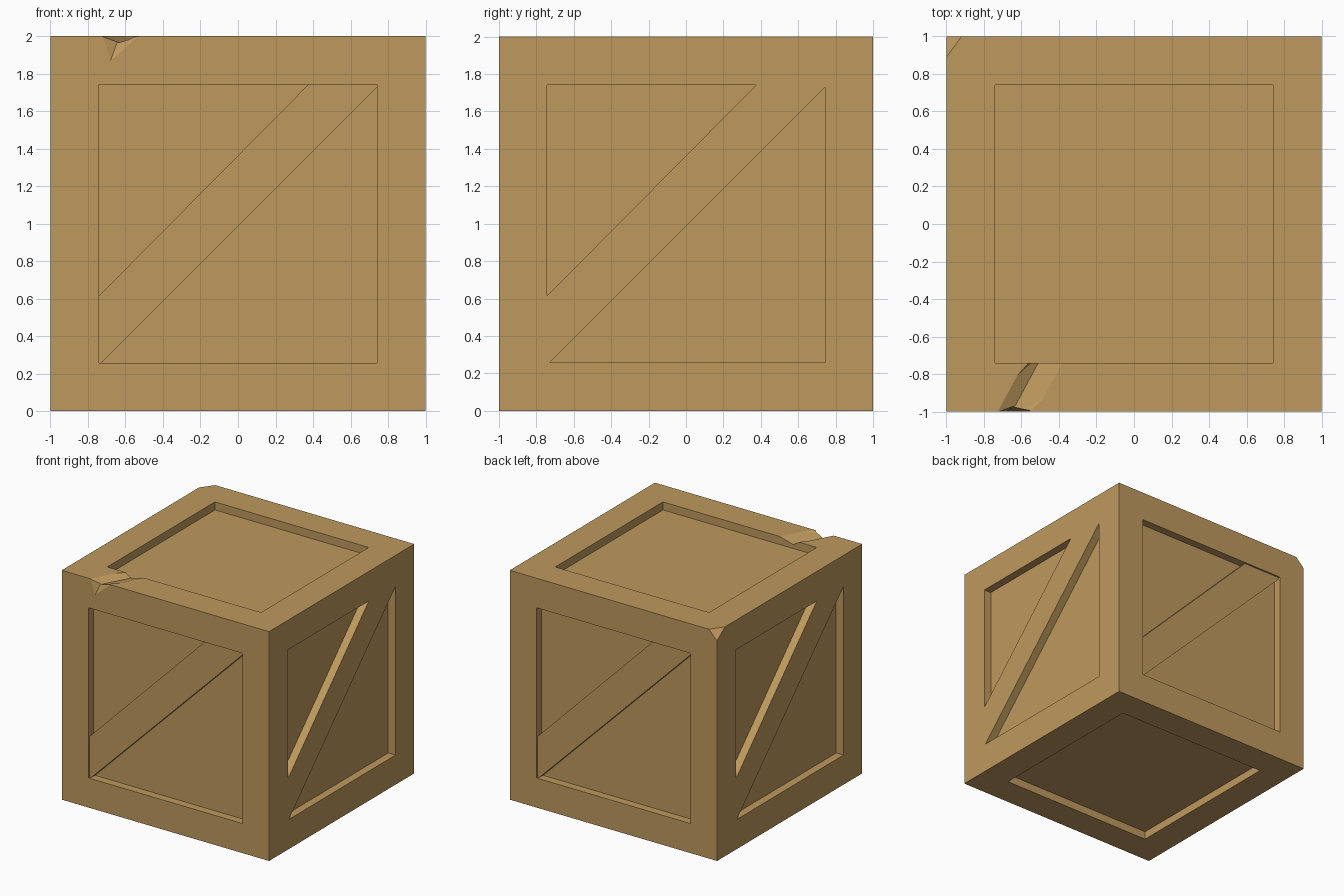
import bpy, bmesh
from mathutils import Vector, Matrix
from math import pi

if "Cube" in bpy.data.objects:
    bpy.data.objects.remove(bpy.data.objects["Cube"])

wood = bpy.data.materials.new("light_wood")
wood.diffuse_color = (0.52, 0.32, 0.112, 1)
wood.use_nodes = True
wood.node_tree.nodes["Principled BSDF"].inputs["Base Color"].default_value = wood.diffuse_color


def hull(name, pts):
    """Convex solid around a handful of points."""
    bm = bmesh.new()
    for p in pts:
        bm.verts.new(p)
    bmesh.ops.convex_hull(bm, input=bm.verts[:])
    bmesh.ops.dissolve_limit(bm, angle_limit=0.002, verts=bm.verts[:], edges=bm.edges[:])
    bmesh.ops.recalc_face_normals(bm, faces=bm.faces[:])
    me = bpy.data.meshes.new(name)
    bm.to_mesh(me)
    bm.free()
    me.materials.append(wood)
    ob = bpy.data.objects.new(name, me)
    bpy.context.collection.objects.link(ob)
    return ob


def slab(name, outline, near, far, rot):
    """Outline (u, v) on the front side, between two distances from the centre, turned to a side."""
    lift = Matrix.Translation((0, 0, 1))
    return hull(name, [lift @ rot @ Vector((u, -d, v)) for d in (near, far) for u, v in outline])


def box(name, h, near, far, rot):
    return slab(name, [(-h, -h), (h, -h), (h, h), (-h, h)], near, far, rot)


def stretch(centre, p, k):
    c = Vector(centre)
    return c + (Vector(p) - c) * k


# solid crate block
crate = box("crate_body", 1, -1, 1, Matrix.Identity(4))
cutters = []

# recessed panels on all six sides
turns = {n: Matrix.Rotation(i * pi / 2, 4, 'Z') for i, n in enumerate(("front", "right", "back", "left"))}
panels = dict(turns, top=Matrix.Rotation(-pi / 2, 4, 'X'), bottom=Matrix.Rotation(pi / 2, 4, 'X'))
for n, rot in panels.items():
    cutters.append(box(n + "_recess_cutter", 0.742, 0.93, 1.1, rot))

# split running across the top front rail, as a V groove
groove = []
for y, left, mid, right in ((-1.0, -0.72, -0.65, -0.57), (-0.74, -0.55, -0.51, -0.39)):
    groove.append([Vector((mid, y, 1.965))] +
                  [stretch((mid, y, 1.965), (x, y, 2), 3) for x in (left, right)])
a, b = groove
pts = [p + (p - q) * 0.2 for p, q in zip(a, b)] + [q + (q - p) * 0.2 for p, q in zip(a, b)]
cutters.append(hull("groove_cutter", pts))

# chip on the front edge where the split starts
tip = (-0.64, -0.97, 1.98)
cutters.append(hull("edge_chip_cutter", [tip] + [
    stretch(tip, p, 3) for p in ((-0.72, -1, 2), (-0.68, -1, 1.87), (-0.53, -1, 2))]))

# chipped back left top corner
corner = [Vector(p) for p in ((-1, 0.89, 2), (-0.92, 1, 2), (-1, 1, 1.92))]
mid = sum(corner, Vector()) / 3
cutters.append(hull("corner_chip_cutter", [stretch(mid, p, 3) for p in corner] + [(-1.3, 1.3, 2.3)]))

# apply the cuts
bpy.context.view_layer.objects.active = crate
for c in cutters:
    c.hide_render = True
    m = crate.modifiers.new("cut", 'BOOLEAN')
    m.operation, m.solver, m.object = 'DIFFERENCE', 'EXACT', c
    bpy.ops.object.modifier_apply(modifier=m.name)
    bpy.data.objects.remove(c)

# diagonal braces: flush on left and right, slightly sunk on front and back
e = 0.742
brace = [(-e, -e), (-0.728, -e), (e, 0.728), (e, e), (0.375, e), (-e, -0.385)]
for n, rot in turns.items():
    slab(n + "_brace", brace, 0.9, 0.985 if n in ("front", "back") else 1.0, rot)
